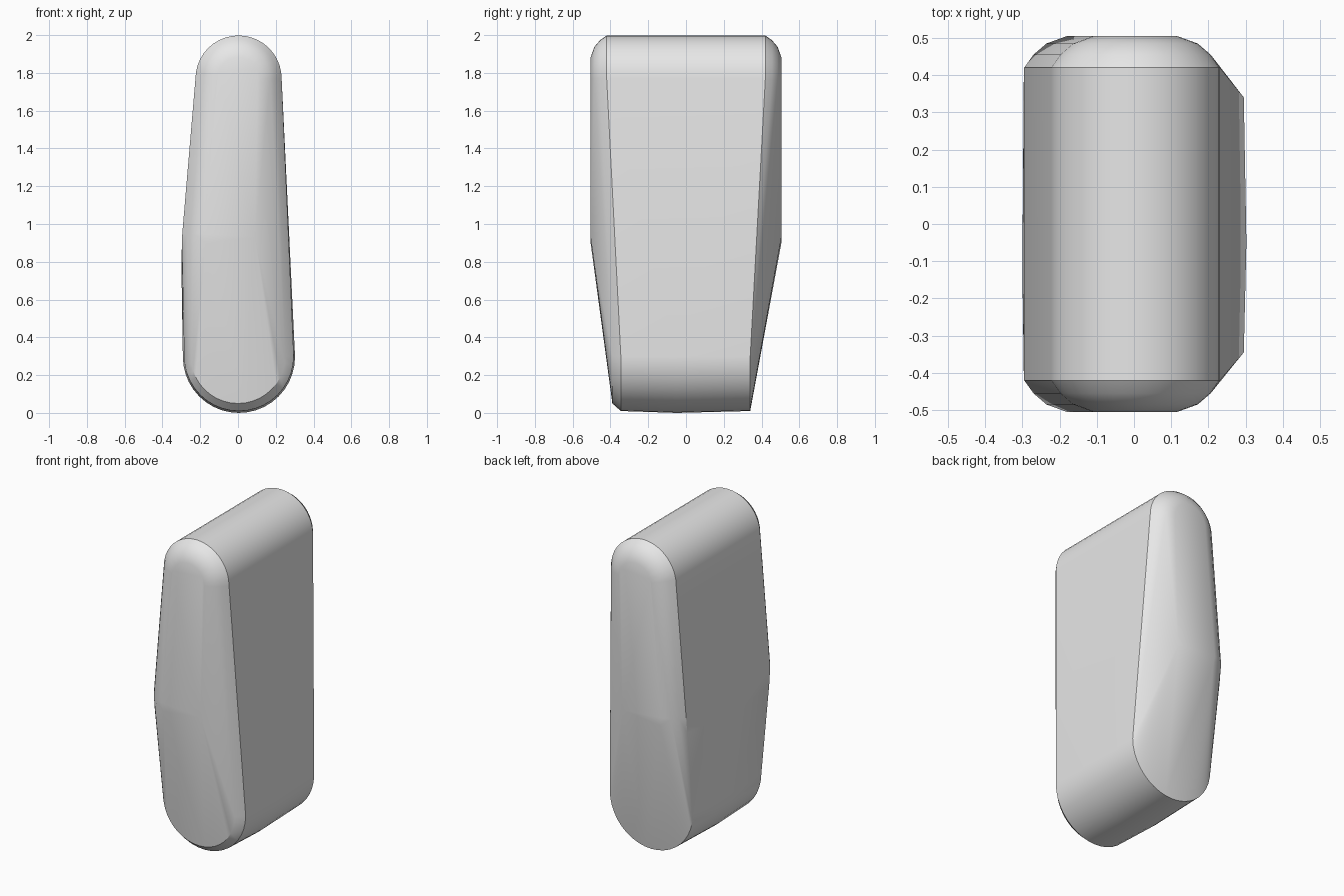
import bpy
import bmesh
from math import cos, sin, pi, radians

cube = bpy.data.objects.get("Cube")
if cube:
    bpy.data.objects.remove(cube, do_unlink=True)

grey = bpy.data.materials.new("plain grey")
grey.use_nodes = True
grey.diffuse_color = (0.8, 0.8, 0.8, 1)
grey.node_tree.nodes["Principled BSDF"].inputs["Base Color"].default_value = (0.8, 0.8, 0.8, 1)

STEPS = 20


def half_round(cx, cz, radius, y, direction):
    """Half circle in an x-z plane: direction 1 bulges up, -1 down."""
    return [(cx + radius * cos(pi * i / STEPS), y,
             cz + direction * radius * sin(pi * i / STEPS))
            for i in range(STEPS + 1)]


points = []

# Rounded top with softened ends: (inset, half depth)
ROUNDING = [(0, 0.42), (0.025, 0.455), (0.06, 0.485), (0.115, 0.505)]
for side in (-1, 1):
    for inset, depth in ROUNDING:
        points += half_round(0.003, 1.77, 0.228 - inset, side * depth, 1)

    # Widest level: rounded corner on one flank, long slope on the other
    for inset, depth in ROUNDING:
        points.append((-0.295 + inset, side * depth, 0.95))
    points += [(-0.17, side * 0.505, 0.9), (0.09, side * 0.505, 0.93)]

# Gentle belly on the right flank
points += [(-0.3, -0.12, 0.8), (-0.296, -0.41, 0.85), (-0.296, 0.41, 0.85)]

# Rounded foot, sharp at the back and bevelled at the front
points += half_round(0.005, 0.3, 0.29, 0.34, -1)
points += half_round(0.005, 0.297, 0.297, -0.05, -1)
points += half_round(0.005, 0.3, 0.29, -0.345, -1)
points += half_round(0.0, 0.3, 0.25, -0.39, -1)

# Skin the sections into one convex body
bm = bmesh.new()
for p in points:
    bm.verts.new(p)
bmesh.ops.remove_doubles(bm, verts=bm.verts[:], dist=0.0005)
bmesh.ops.convex_hull(bm, input=bm.verts[:])
loose = [v for v in bm.verts if not v.link_faces]
bmesh.ops.delete(bm, geom=loose, context='VERTS')
bmesh.ops.dissolve_limit(bm, angle_limit=radians(0.5),
                         verts=bm.verts[:], edges=bm.edges[:])
bmesh.ops.recalc_face_normals(bm, faces=bm.faces[:])

mesh = bpy.data.meshes.new("tapered_body")
bm.to_mesh(mesh)
bm.free()
body = bpy.data.objects.new("tapered_body", mesh)
bpy.context.collection.objects.link(body)
mesh.materials.append(grey)

# Smooth the curves and keep the sharp foot edge
bpy.ops.object.select_all(action='DESELECT')
body.select_set(True)
bpy.context.view_layer.objects.active = body
bpy.ops.object.shade_smooth_by_angle(angle=radians(30))
